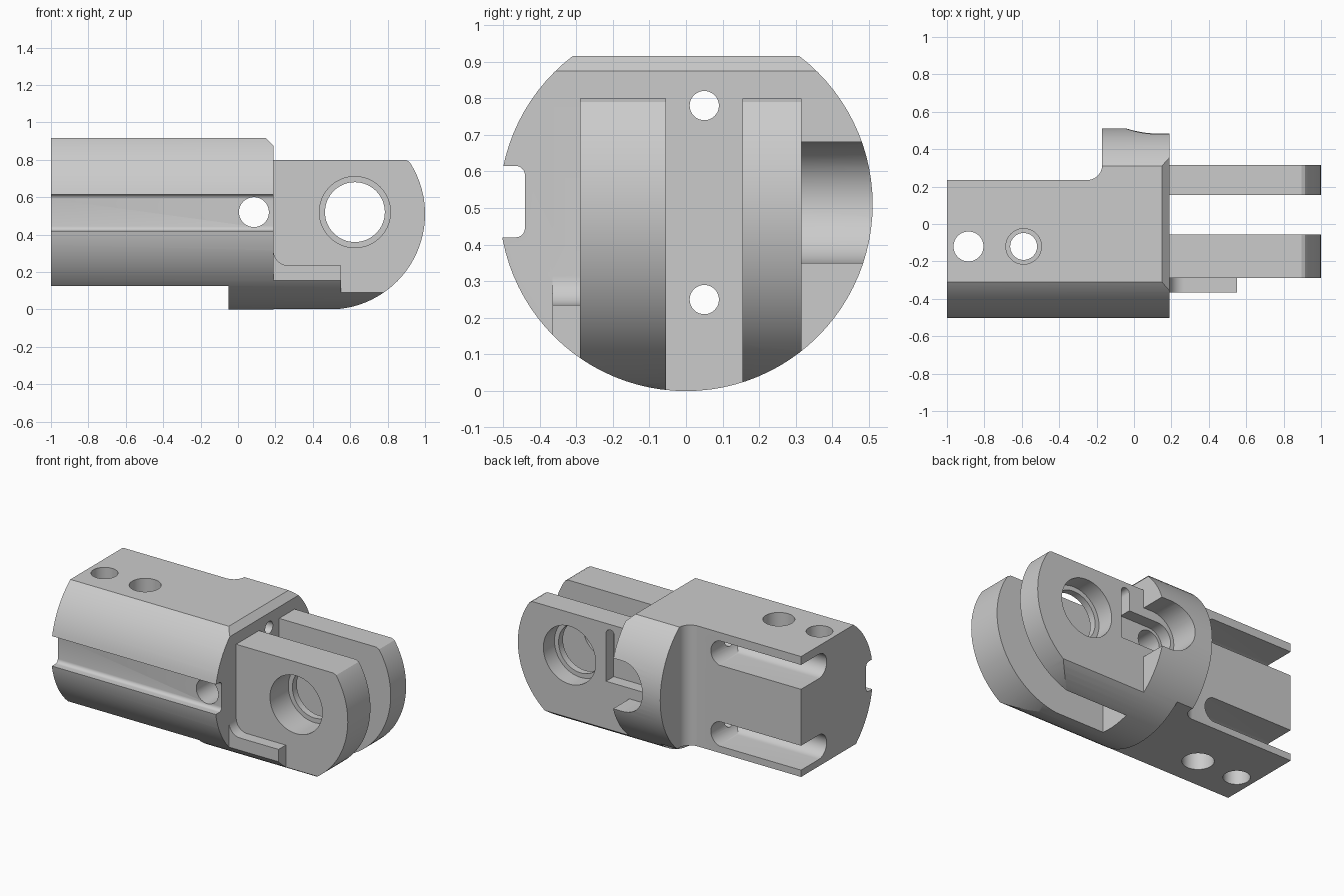
import bpy, bmesh
from math import sin, cos, radians

if "Cube" in bpy.data.objects:
    bpy.data.objects.remove(bpy.data.objects["Cube"])


def arc(cx, cy, r, a0, a1, n=12):
    return [(cx + r * cos(radians(a0 + (a1 - a0) * i / n)),
             cy + r * sin(radians(a0 + (a1 - a0) * i / n))) for i in range(n + 1)]


def circle(cx, cy, r, n=48):
    return arc(cx, cy, r, 0, 360, n)[:-1]


def rect(a0, b0, a1, b1):
    return [(a0, b0), (a1, b0), (a1, b1), (a0, b1)]


def prism(name, pts, axis, lo, hi):
    """Extrude a 2D outline along an axis from lo to hi."""
    place = {'x': lambda p, h: (h, p[0], p[1]),
             'y': lambda p, h: (p[0], h, p[1]),
             'z': lambda p, h: (p[0], p[1], h)}[axis]
    bm = bmesh.new()
    ends = [[bm.verts.new(place(p, h)) for p in pts] for h in (lo, hi)]
    bm.faces.new(ends[0])
    bm.faces.new(ends[1])
    n = len(pts)
    for i in range(n):
        j = (i + 1) % n
        bm.faces.new((ends[0][i], ends[0][j], ends[1][j], ends[1][i]))
    bmesh.ops.recalc_face_normals(bm, faces=bm.faces)
    me = bpy.data.meshes.new(name)
    bm.to_mesh(me)
    bm.free()
    ob = bpy.data.objects.new(name, me)
    bpy.context.collection.objects.link(ob)
    return ob


def boolean(target, cutter, op='DIFFERENCE'):
    cutter.hide_render = True
    m = target.modifiers.new('cut', 'BOOLEAN')
    m.operation, m.solver, m.object = op, 'EXACT', cutter
    bpy.context.view_layer.objects.active = target
    bpy.ops.object.modifier_apply(modifier=m.name)
    bpy.data.objects.remove(cutter)


def cut(pts, axis, lo, hi):
    boolean(body, prism('cutter', pts, axis, lo, hi))


# Round bar trimmed to the side silhouette
body = prism('clevis_body', circle(0, .51, .51, 96), 'x', -1, 1.1)
side = ([(.49, -.02)] + arc(.49, .51, .51, -88, 31, 30) +
        [(.915, .79), (.895, .8), (.19, .8), (.19, .875), (.15, .915),
         (-1.1, .915), (-1.1, .125), (-.05, .125), (-.05, -.02)])
boolean(body, prism('silhouette', side, 'y', -.7, .7), 'INTERSECT')

# Flat back with fillet up to the collar
cut([(-1.1, .235)] + arc(-.25, .315, .08, -90, 0, 10) + [(-.17, .7), (-1.1, .7)],
    'z', -.1, 1.1)

# Fork: centre gap, outer back side, front side above and outside the lug
cut(rect(.19, -.055, 1.2, .155), 'z', -.1, 1.1)
cut(rect(.19, .315, 1.2, .7), 'z', -.1, 1.1)
cut(rect(.19, -.7, 1.2, -.365), 'z', -.1, 1.1)
cut([(.19, 1.1)] + arc(.27, .315, .08, 180, 270, 10) +
    [(.55, .235), (.55, -.1), (1.2, -.1), (1.2, 1.1)], 'y', -.7, -.29)

# Front channel with rounded corners
cut([(-.7, .42)] + arc(-.465, .445, .025, -90, 0, 6) +
    arc(-.465, .59, .025, 0, 90, 6) + [(-.7, .615)], 'x', -1.1, .4)

# Rounded notch in the collar
cut(arc(.125, .515, .165, 90, 270, 24) + [(.4, .35), (.4, .68)], 'y', .315, .7)

# Latch pocket with upward slit in the back fork plate
cut(arc(.085, .52, .1, 90, 270, 16) + [(.36, .42)] +
    arc(.33, .735, .03, 0, 180, 10) + [(.30, .62)], 'y', .235, .4)

# Round-bottomed cable slots in the back, each with a bore to the fork
for z in (.25, .78):
    slot = prism('slot', arc(.05, z, .08, 180, 270, 10)[::-1] +
                 arc(.05, z, .08, 180, 90, 10)[1:] + [(.4, z + .08), (.4, z - .08)],
                 'x', -1.1, -.3)
    end = prism('slot_end', arc(-.428, z, .083, -90, 90, 20) +
                [(-1.2, z + .083), (-1.2, z - .083)], 'y', -.3, .6)
    boolean(slot, end, 'INTERSECT')
    boolean(body, slot)
    cut(circle(.05, z, .04, 32), 'x', -.5, .3)

# Vertical holes, the second one counterbored both sides
cut(circle(-.885, -.12, .08), 'z', -.1, 1.1)
cut(circle(-.59, -.12, .072), 'z', -.1, 1.1)
cut(circle(-.59, -.12, .095), 'z', .6, 1.1)
cut(circle(-.59, -.12, .095), 'z', -.1, .4)

# Cross hole, and pivot bore with counterbores
cut(circle(.085, .52, .08), 'y', -.7, .7)
cut(circle(.625, .52, .16, 64), 'y', -.7, .7)
cut(circle(.625, .52, .19, 64), 'y', -.7, -.1)
cut(circle(.625, .52, .19, 64), 'y', .2, .7)

# Smooth curved faces, keep edges sharp
for o in bpy.context.selected_objects:
    o.select_set(False)
body.select_set(True)
bpy.context.view_layer.objects.active = body
bpy.ops.object.shade_smooth_by_angle(angle=radians(20))
